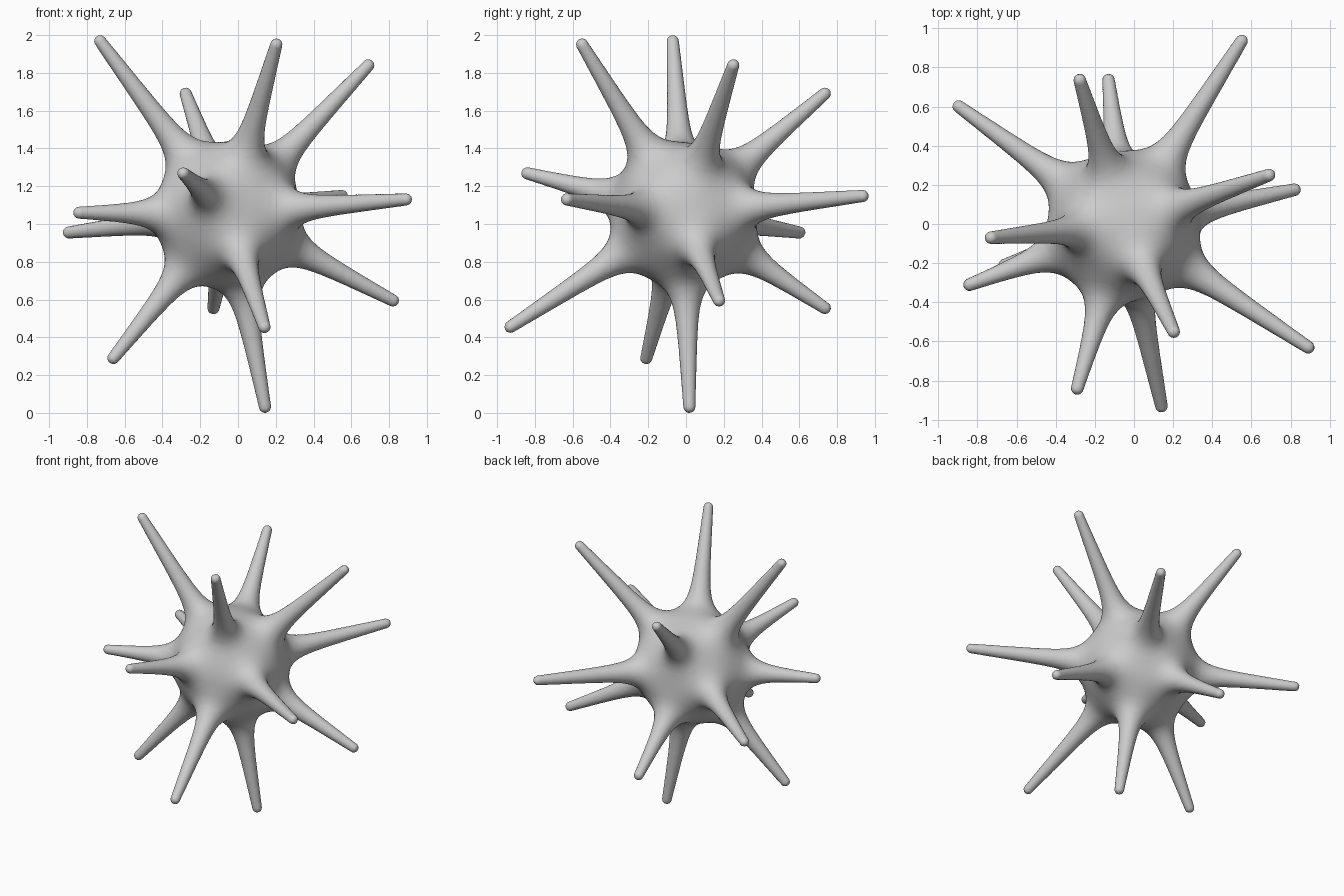
import bpy, bmesh
from math import exp, log
from mathutils import Vector, Matrix

if "Cube" in bpy.data.objects:
    bpy.data.objects.remove(bpy.data.objects["Cube"])

CENTER = Vector((-0.05, -0.01, 1.053))
BODY_R, BASE_R, TIP_R, BLEND = 0.295, 0.084, 0.032, 0.078

# centres of the rounded spike tips
TIPS = [Vector(t) for t in (
    (-0.73, -0.07, 1.968), (0.203, -0.55, 1.95), (0.69, 0.25, 1.84),
    (-0.277, 0.735, 1.69), (-0.29, -0.84, 1.268), (0.89, -0.63, 1.13),
    (-0.84, -0.31, 1.06), (-0.895, 0.60, 0.955), (0.82, 0.175, 0.595),
    (-0.66, -0.21, 0.29), (-0.13, 0.735, 0.555), (0.14, -0.93, 0.455),
    (0.143, 0.018, 0.032), (0.55, 0.935, 1.148))]
AXES = [(t - CENTER, (t - CENTER).length_squared) for t in TIPS]

# rough union: ball, tapered spikes and round tips
bm = bmesh.new()
bmesh.ops.create_icosphere(bm, subdivisions=4, radius=0.37,
                           matrix=Matrix.Translation(CENTER))
for tip, (axis, _) in zip(TIPS, AXES):
    rot = axis.to_track_quat('Z', 'Y').to_matrix().to_4x4()
    bmesh.ops.create_cone(bm, cap_ends=True, segments=24, radius1=BASE_R,
                          radius2=TIP_R, depth=axis.length,
                          matrix=Matrix.Translation((tip + CENTER) / 2) @ rot)
    bmesh.ops.create_uvsphere(bm, u_segments=16, v_segments=10, radius=TIP_R * 1.02,
                              matrix=Matrix.Translation(tip) @ rot)
mesh = bpy.data.meshes.new("spiky_ball")
bm.to_mesh(mesh)
bm.free()
ball = bpy.data.objects.new("spiky_ball", mesh)
bpy.context.collection.objects.link(ball)

# fuse everything into one even skin
remesh = ball.modifiers.new("fuse", 'REMESH')
remesh.mode = 'VOXEL'
remesh.voxel_size = 0.014
soften = ball.modifiers.new("soften", 'SMOOTH')
soften.factor = 0.5
soften.iterations = 4
bpy.context.view_layer.update()
deps = bpy.context.evaluated_depsgraph_get()
skin = bpy.data.meshes.new_from_object(ball.evaluated_get(deps))
ball.modifiers.clear()
ball.data = skin
skin.name = "spiky_ball_skin"


def blended_distance(p):
    """Smoothly blended distance to ball and spikes, with its gradient."""
    q = p - CENTER
    length = max(q.length, 1e-6)
    total = exp((BODY_R - length) / BLEND)
    grad = q * (total / length)
    for axis, sq in AXES:
        t = min(max(q.dot(axis) / sq, 0.0), 1.0)
        v = q - axis * t
        dist = max(v.length, 1e-6)
        gap = dist - BASE_R - (TIP_R - BASE_R) * t
        if gap < 0.6:
            w = exp(-gap / BLEND)
            total += w
            grad += v * (w / dist)
    return -BLEND * log(total), grad / total


# pull the skin onto the blended surface, giving soft fillets at spike roots
for vert in skin.vertices:
    p = vert.co.copy()
    for _ in range(4):
        f, g = blended_distance(p)
        if abs(f) < 0.0004:
            break
        p -= g * (f / max(g.length_squared, 0.3))
    vert.co = p

for poly in skin.polygons:
    poly.use_smooth = True
skin.update()
